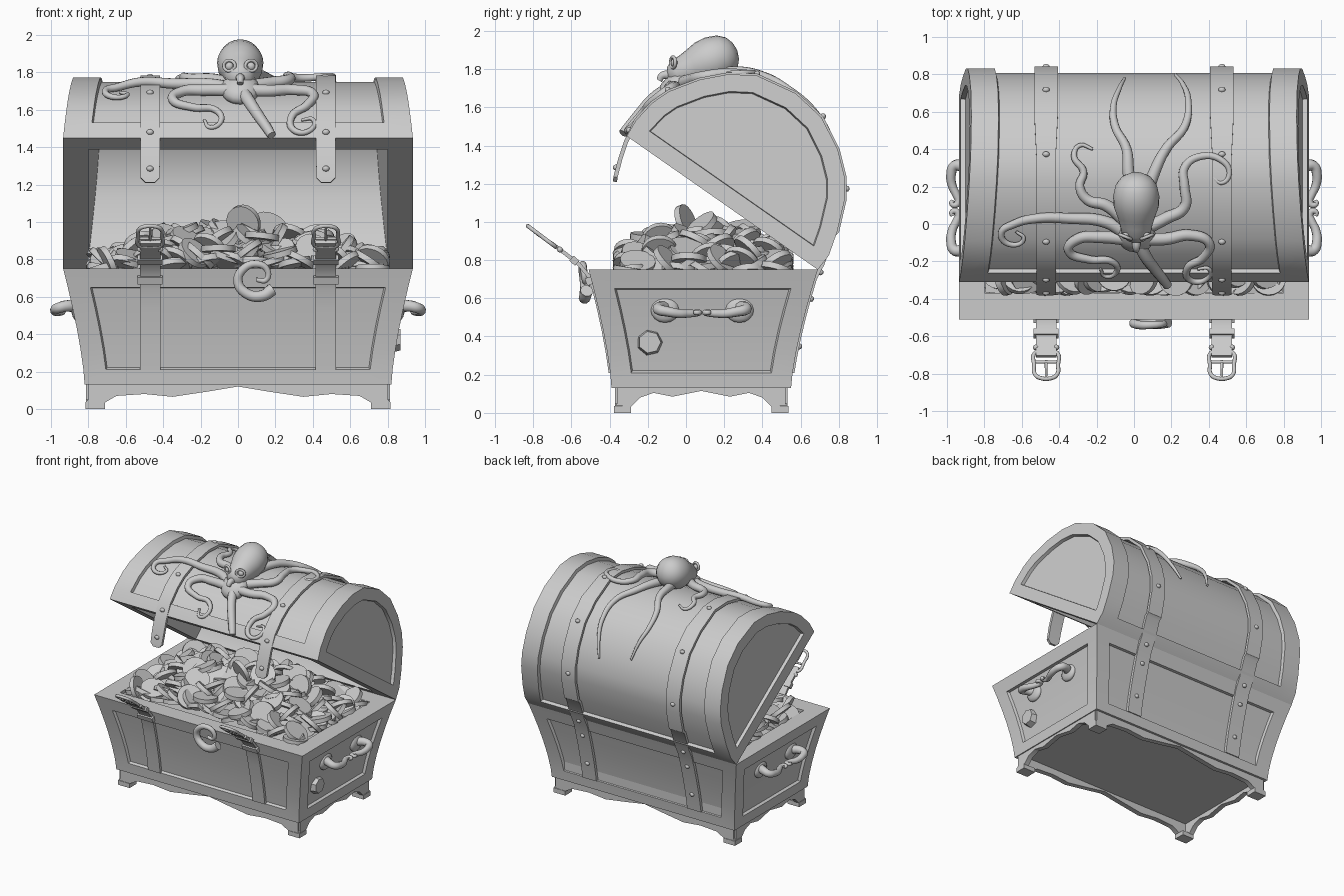
import bpy, bmesh, math, random
from mathutils import Vector, Matrix, Euler

if "Cube" in bpy.data.objects:
    bpy.data.objects.remove(bpy.data.objects["Cube"])
random.seed(4)

def finish(name, bm, angle=30, recalc=True):
    if recalc:
        bmesh.ops.recalc_face_normals(bm, faces=bm.faces[:])
    me = bpy.data.meshes.new(name)
    bm.to_mesh(me)
    bm.free()
    return smooth(name, me, angle)

def smooth(name, me, angle=30):
    for p in me.polygons:
        p.use_smooth = True
    me.set_sharp_from_angle(angle=math.radians(angle))
    ob = bpy.data.objects.new(name, me)
    bpy.context.collection.objects.link(ob)
    return ob

def tube(name, pts, r0, r1, cyclic=False):
    cu = bpy.data.curves.new(name, 'CURVE')
    cu.dimensions, cu.bevel_depth, cu.bevel_resolution = '3D', 1.0, 3
    cu.resolution_u, cu.use_fill_caps = 7, True
    sp = cu.splines.new('BEZIER')
    sp.bezier_points.add(len(pts) - 1)
    sp.use_cyclic_u = cyclic
    for i, (b, p) in enumerate(zip(sp.bezier_points, pts)):
        b.co = p
        b.handle_left_type = b.handle_right_type = 'AUTO'
        b.radius = r0 + (r1 - r0) * i / (len(pts) - 1)
    ob = bpy.data.objects.new(name, cu)
    bpy.context.collection.objects.link(ob)
    dg = bpy.context.evaluated_depsgraph_get()
    me = bpy.data.meshes.new_from_object(ob.evaluated_get(dg))
    bpy.data.objects.remove(ob)
    return smooth(name, me, 45)

def ball(name, loc, scale, rot=(0, 0, 0), seg=16):
    bm = bmesh.new()
    m = Matrix.LocRotScale(Vector(loc), Euler(rot), Vector(scale))
    bmesh.ops.create_uvsphere(bm, u_segments=seg, v_segments=seg // 2, radius=1, matrix=m)
    return finish(name, bm, 60)

def box(name, loc, size, rot=(0, 0, 0)):
    bm = bmesh.new()
    bmesh.ops.create_cube(bm, size=1, matrix=Matrix.LocRotScale(Vector(loc), Euler(rot), Vector(size)))
    return finish(name, bm)

def frames(path):
    # outward normal at each point of a (y, z) path
    out = []
    for i in range(len(path)):
        a, b = Vector(path[max(i - 1, 0)]), Vector(path[min(i + 1, len(path) - 1)])
        t = (b - a).normalized()
        out.append(Vector((-t.y, t.x)))
    return out

def ribbon(name, path, x, widths, lo, hi):
    bm, rings = bmesh.new(), []
    for p, n, w in zip(path, frames(path), widths):
        a, b = Vector(p) + n * lo, Vector(p) + n * hi
        rings.append([bm.verts.new((x + sx * w / 2, q.x, q.y)) for sx, q in ((-1, a), (1, a), (1, b), (-1, b))])
    for r, s in zip(rings, rings[1:]):
        for k in range(4):
            bm.faces.new((r[k], r[k - 1], s[k - 1], s[k]))
    bm.faces.new(rings[0])
    bm.faces.new(rings[-1])
    return finish(name, bm)

# flared chest body with recessed panels on four sides
def flare(z):
    t = max(0, (z - .13) / .62) ** 1.4
    return .82 + .115 * t, -.39 - .12 * t, .55 + .14 * t

bm, rings = bmesh.new(), []
levels = (.13, .21, .32, .43, .54, .65, .75)
for z in levels:
    w, f, b = flare(z)
    q = [(-w, f), (-w + .12, f), (w - .12, f), (w, f), (w, f + .11), (w, b - .11),
         (w, b), (w - .12, b), (-w + .12, b), (-w, b), (-w, b - .11), (-w, f + .11)]
    rings.append([bm.verts.new((x, y, z)) for x, y in q])
panels = [[], [], [], []]
for j in range(6):
    for i in range(12):
        k = (i + 1) % 12
        face = bm.faces.new((rings[j][i], rings[j][k], rings[j + 1][k], rings[j + 1][i]))
        if i % 3 == 1 and 1 <= j <= 4:
            panels[i // 3].append(face)
inner = [[bm.verts.new((x, y, z)) for x, y in ((-.8, -.37), (.8, -.37), (.8, .55), (-.8, .55))] for z in (.75, .2)]
for i in range(4):
    k = (i + 1) % 4
    bm.faces.new([rings[-1][(3 * i + n) % 12] for n in range(4)] + [inner[0][k], inner[0][i]])
    bm.faces.new((inner[0][i], inner[0][k], inner[1][k], inner[1][i]))
bm.faces.new(inner[1])
bm.faces.new(rings[0])
bmesh.ops.recalc_face_normals(bm, faces=bm.faces[:])
for p in panels:
    bmesh.ops.inset_region(bm, faces=p, thickness=.008, depth=-.02, use_even_offset=True)
finish("chest_body", bm, recalc=False)

# scalloped base boards and feet
def board(name, half, mapping, thick):
    pts = half + [(-a, z) for a, z in reversed(half) if a] 
    bm = bmesh.new()
    f, b = [[bm.verts.new(mapping(a, d, z)) for a, z in pts] for d in (0, thick)]
    bm.faces.new(f)
    bm.faces.new(b)
    for i in range(len(pts)):
        bm.faces.new((f[i - 1], f[i], b[i], b[i - 1]))
    finish(name, bm)

front = [(0, .12), (.15, .095), (.35, .065), (.5, .08), (.65, .07), (.71, .035), (.71, 0), (.815, 0), (.815, .035), (.8, .05), (.8, .132)]
side = [(0, .115), (.15, .085), (.25, .105), (.32, .08), (.37, .03), (.37, 0), (.455, 0), (.455, .035), (.44, .05), (.44, .132)]
for s, n in ((-1, "front"), (1, "back")):
    board(n + "_base_board", front, lambda a, d, z: (a, .08 + s * (.452 - d), z), .04)
for s, n in ((-1, "left"), (1, "right")):
    board(n + "_base_board", side, lambda a, d, z: (s * (.812 - d), .08 + a, z), .04)
    for t in (-1, 1):
        box("foot", (s * .763, .08 + t * .412, .018), (.104, .088, .036))

# open lid: arch outline in hinge space (u to the front, v up)
prof = [(1.22, 0), (1.228, .094), (1.21, .22), (1.174, .317), (1.077, .46), (.97, .57), (.844, .65), (.624, .69),
        (.44, .664), (.274, .575), (.16, .476), (.094, .38), (.03, .22), (-.005, .094), (0, 0)]
def lid(u, v):
    return (.69 - .82 * u + .573 * v, .75 + .573 * u + .82 * v)

bm = bmesh.new()
O = [[bm.verts.new((s * (x - .095 * v), *lid(u, v))) for u, v in prof]
     for s, x in ((-1, .935), (-1, .79), (1, .79), (1, .935))]
I = [[bm.verts.new((s * (.8 - .095 * v), *lid(.61 + (u - .61) * .82, v * .88))) for u, v in prof] for s in (-1, 1)]
n, panel = len(prof), []
for j in range(3):
    for i in range(n - 1):
        f = bm.faces.new((O[j][i], O[j][i + 1], O[j + 1][i + 1], O[j + 1][i]))
        if j == 1 and 1 <= i <= n - 3:
            panel.append(f)
for i in range(n - 1):
    bm.faces.new((I[0][i], I[0][i + 1], I[1][i + 1], I[1][i]))
ends = [bm.faces.new(O[0]), bm.faces.new(O[3])]
for g in I:
    bm.faces.new(g)
for e in (0, -1):
    bm.faces.new([r[e] for r in O] + [I[1][e], I[0][e]])
for o, g in ((O[0], I[0]), (O[3], I[1])):
    bm.faces.new((o[0], g[0], g[-1], o[-1]))
bmesh.ops.recalc_face_normals(bm, faces=bm.faces[:])
bmesh.ops.inset_region(bm, faces=panel, thickness=.006, depth=-.025, use_even_offset=True)
for e in ends:
    bmesh.ops.inset_region(bm, faces=[e], thickness=.09, depth=0, use_even_offset=True)
    bmesh.ops.inset_region(bm, faces=[e], thickness=.005, depth=-.025, use_even_offset=True)
finish("lid", bm, recalc=False)

# straps, rivets, buckles
lid_path = [(-.373, 1.21), (-.37, 1.235), (-.345, 1.33), (-.315, 1.42)] + [lid(*p) for p in prof[1:-2]]
lid_path += [(.77, .93), (.715, .78)] + [(flare(z)[2], z) for z in (.7, .6, .5, .38, .28, .21)]
lid_w = [.05, .1] + [.105] * 8 + [.125] * (len(lid_path) - 10)
front_path = [(flare(z)[1], z) for z in (.21, .32, .43, .54, .64)] + [(-.515, .72), (-.56, .775), (-.63, .83), (-.71, .89)]
for s in (-1, 1):
    x = s * .47
    ribbon("lid_strap", lid_path, x, lid_w, -.012, .01)
    ribbon("front_strap", front_path, x, [.11] * len(front_path), -.012, .008)
    norms = frames(lid_path)
    for k in (1.5, 3.5, 6, 9, 11, 13.5, 17.5, 19, 21.3):
        i, t = int(k), k % 1
        p = Vector(lid_path[i]).lerp(Vector(lid_path[i + 1]), t) + norms[i].lerp(norms[i + 1], t) * .01
        ball("strap_rivet", (x, p.x, p.y), (.02, .016, .016), seg=10)
    # strap loops and buckle frame
    box("strap_loop", (x, -.507, .69), (.135, .035, .04), (.35, 0, 0))
    box("strap_loop", (x, -.585, .797), (.135, .035, .04), (.85, 0, 0))
    d = Vector((0, -.8, .6))
    c = Vector((x, -.69, .875))
    frame = [c + Vector((a, 0, 0)) + d * b for a, b in
             ((-.06, 0), (-.064, .08), (-.06, .14), (-.035, .165), (.035, .165), (.06, .14), (.064, .08), (.06, 0), (.03, -.01), (-.03, -.01))]
    tube("buckle_frame", frame, .011, .011, True)
    tube("buckle_bar", [c + Vector((-.06, 0, 0)) + d * .06, c + Vector((.06, 0, 0)) + d * .06], .008, .008)
    tube("buckle_prong", [c + d * .05, c + d * .1 + Vector((0, -.008, 0)), c + d * .165], .008, .006)
    for t in (-1, 1):
        ball("buckle_pin", (x + t * .055, -.66, .855), (.016, .016, .016), seg=8)

    # scrolled side handle: two bosses and two curled halves
    for t in (-1, 1):
        y = lambda v: .085 + t * v
        ball("handle_boss", (s * .862, y(.195), .54), (.03, .075, .068))
        pts = [(.87, .2, .55), (.92, .225, .55), (.96, .225, .54), (.978, .18, .53), (.972, .12, .52), (.95, .07, .52),
               (.94, .035, .522), (.955, .016, .525), (.975, .025, .525), (.968, .042, .525)]
        tube("handle_scroll", [(s * a, y(b), z) for a, b, z in pts], .034, .011)

# small rosette on the right side
bm = bmesh.new()
bmesh.ops.create_cone(bm, cap_ends=True, segments=7, radius1=.07, radius2=.058, depth=.05,
                      matrix=Matrix.Translation((.845, -.19, .37)) @ Matrix.Rotation(math.pi / 2, 4, 'Y'))
finish("side_rosette", bm)

# heap of coins on a bed
box("coin_bed", (0, .09, .6), (1.59, .91, .26))
bm = bmesh.new()
def coin(x, y, z, tilt):
    rot = Euler((random.uniform(-tilt, tilt), random.uniform(-tilt, tilt), random.uniform(0, 6.3))).to_matrix().to_4x4()
    bmesh.ops.create_cone(bm, cap_ends=True, segments=20, radius1=.093, radius2=.093, depth=.032,
                          matrix=Matrix.Translation((x, y, z)) @ rot)
def heap(x, y):
    return .735 + .19 * (1 - (abs(x) / .82) ** 2.2) * (1 - (abs(y - .09) / .48) ** 2.5)
for layer, (nx, ny) in enumerate(((12, 7), (12, 7), (10, 6))):
    for i in range(nx):
        for j in range(ny):
            x = -.71 + 1.42 * (i + random.uniform(-.3, .3)) / (nx - 1)
            y = -.285 + .75 * (j + random.uniform(-.3, .3)) / (ny - 1)
            x, y = max(-.72, min(.72, x)), max(-.29, min(.47, y))
            coin(x, y, heap(x, y) - .04 + .03 * layer, .45 + .25 * layer)
for x, y, z in ((.03, 0, 1.0), (.17, .08, .98), (-.12, .28, .96), (.13, -.2, .92), (.3, .3, .94), (-.3, .0, .95)):
    coin(x, y, z, 1.1)
finish("coins", bm)

# octopus head: lathe along a tilted axis
bm = bmesh.new()
a, b = Vector((.012, .268, 1.9)), Vector((.012, -.1, 1.75))
q = (b - a).to_track_quat('Z', 'Y').to_matrix().to_4x4()
rad = [(0, 0), (.008, .045), (.03, .083), (.07, .111), (.13, .124), (.19, .12), (.24, .103), (.29, .088), (.34, .078), (.375, .055), (.395, 0)]
vs = [bm.verts.new(Matrix.Translation(a) @ q @ Vector((r, 0, t))) for t, r in rad]
es = [bm.edges.new(e) for e in zip(vs, vs[1:])]
bmesh.ops.spin(bm, geom=vs + es, cent=a, axis=(b - a).normalized(), angle=math.tau, steps=24)
bmesh.ops.remove_doubles(bm, verts=bm.verts[:], dist=.0005)
finish("octopus_head", bm, 80)
ball("octopus_skirt", (.012, -.06, 1.71), (.105, .11, .06), (.7, 0, 0))
for s in (-1, 1):
    x = .012 + s * .058
    ball("octopus_eye", (x, -.062, 1.832), (.022, .018, .022))
    ring = [(x + .03 * math.cos(k * .785), -.068 + s * .012 * math.cos(k * .785), 1.835 + .028 * math.sin(k * .785)) for k in range(8)]
    tube("eye_rim", ring, .009, .009, True)
tube("octopus_siphon", [(.012, -.08, 1.77), (.012, -.125, 1.765), (.012, -.14, 1.74)], .026, .016)

# tentacles laid over the lid, given as seen from above
surf = [lid(*p) for p in prof[1:11]]
def drape(y):
    if y < surf[0][0]:
        return surf[0][1] + 1.1 * (y - surf[0][0])
    for (y0, z0), (y1, z1) in zip(surf, surf[1:]):
        if y <= y1:
            return z0 + (z1 - z0) * (y - y0) / (y1 - y0)
    return surf[-1][1]
arms = [
    [(-.03, -.06), (-.15, .01), (-.35, .03), (-.52, .03), (-.64, .0), (-.71, -.05), (-.66, -.11), (-.59, -.08), (-.63, -.04)],
    [(-.03, -.08), (-.18, -.07), (-.3, -.08), (-.35, -.14), (-.24, -.19), (-.12, -.2), (-.09, -.25), (-.15, -.28), (-.18, -.24)],
    [(.02, -.08), (.06, -.17), (.11, -.24), (.15, -.29), (.18, -.33)],
    [(.05, -.08), (.17, -.08), (.3, -.06), (.4, -.1), (.37, -.18), (.29, -.23), (.3, -.3), (.38, -.3), (.4, -.24), (.34, -.24)],
    [(.05, -.03), (.17, .03), (.27, .09), (.27, .2), (.27, .3), (.35, .36), (.47, .34), (.51, .27), (.47, .22), (.42, .25)],
    [(.05, .1), (.11, .28), (.17, .4), (.27, .52), (.29, .66), (.26, .75), (.22, .8)],
    [(-.01, .1), (-.03, .28), (-.04, .4), (-.1, .52), (-.11, .63), (-.08, .72), (-.05, .78)],
    [(-.03, .0), (-.15, .1), (-.25, .13), (-.29, .2), (-.27, .28), (-.32, .36), (-.29, .42), (-.22, .4)]]
for k, arm in enumerate(arms):
    r1 = .024 if k == 2 else .008
    pts = []
    for i, (x, y) in enumerate(arm):
        r = .036 + (r1 - .036) * i / (len(arm) - 1)
        over = .012 if .41 < abs(x) < .54 else 0
        pts.append((x, y, drape(y) - .018 + r + over))
    tube("tentacle", pts, .036, r1)

# coiled tentacle tip gripping the front edge
tube("front_coil", [(.185, -.52, .64), (.13, -.53, .605), (.05, -.53, .615), (.0, -.53, .68), (.03, -.54, .75), (.1, -.54, .775),
                    (.155, -.535, .745), (.15, -.53, .69), (.1, -.53, .69)], .034, .012)
